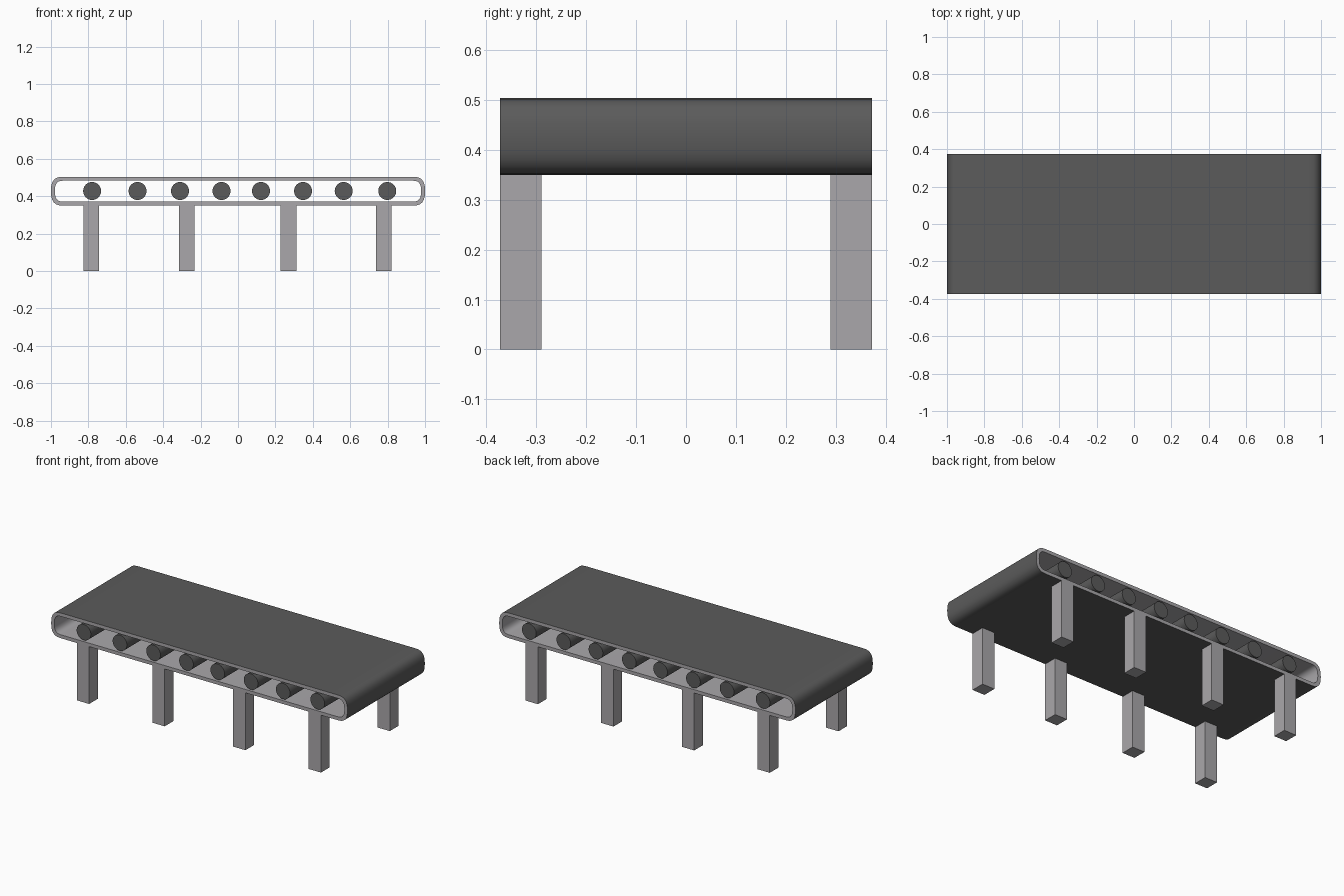
import bpy, bmesh, math
from mathutils import Matrix, Vector

if "Cube" in bpy.data.objects:
    bpy.data.objects.remove(bpy.data.objects["Cube"])

W = 0.373            # half width in y
ZB, ZT = 0.35, 0.504  # belt bottom and top


def material(name, v):
    m = bpy.data.materials.new(name)
    m.diffuse_color = (v[0], v[1], v[2], 1)
    m.use_nodes = True
    m.node_tree.nodes["Principled BSDF"].inputs["Base Color"].default_value = m.diffuse_color
    return m


light = material("light grey metal", (0.40, 0.39, 0.405))
dark = material("dark grey rubber", (0.105, 0.105, 0.105))


def finish(bm, name, mats, smooth=False):
    bmesh.ops.recalc_face_normals(bm, faces=bm.faces)
    me = bpy.data.meshes.new(name)
    bm.to_mesh(me)
    bm.free()
    for m in mats:
        me.materials.append(m)
    ob = bpy.data.objects.new(name, me)
    bpy.context.collection.objects.link(ob)
    if smooth:
        bpy.ops.object.select_all(action='DESELECT')
        ob.select_set(True)
        bpy.context.view_layer.objects.active = ob
        bpy.ops.object.shade_smooth_by_angle(angle=math.radians(35))
    return ob


def loop_profile(inset, n=12, power=2.7):
    """Closed loop with blunt rounded ends, as (x, z) points."""
    rx, rz = 0.065 - inset, (ZT - ZB) / 2 - inset
    zc, pts = (ZT + ZB) / 2, []
    for side in (1, -1):
        for i in range(n + 1):
            a = -math.pi / 2 + math.pi * i / n
            c, s = max(math.cos(a), 0), math.sin(a)
            x = 0.935 + rx * c ** (2 / power)
            z = rz * math.copysign(abs(s) ** (2 / power), s)
            pts.append((side * x, zc + side * z))
    return pts


# belt loop: dark outer skin, light edges and inside
bm = bmesh.new()
rings = [[bm.verts.new((x, y, z)) for x, z in loop_profile(t)]
         for t, y in ((0, -W), (0, W), (0.021, W), (0.021, -W))]
count = len(rings[0])
for k in range(4):
    a, b = rings[k], rings[(k + 1) % 4]
    for i in range(count):
        j = (i + 1) % count
        f = bm.faces.new((a[i], a[j], b[j], b[i]))
        f.material_index = 1 if k == 0 else 0
finish(bm, "belt_loop", [light, dark], smooth=True)

# rollers inside the loop
for n, x in enumerate((-0.78, -0.537, -0.31, -0.088, 0.123, 0.348, 0.565, 0.798)):
    bm = bmesh.new()
    bmesh.ops.create_cone(
        bm, cap_ends=True, segments=32, radius1=0.048, radius2=0.048, depth=2 * W,
        matrix=Matrix.Translation((x, 0, 0.428)) @ Matrix.Rotation(math.pi / 2, 4, 'X'))
    finish(bm, f"roller_{n + 1}", [dark], smooth=True)

# square legs along both sides
for side, label in ((-1, "front"), (1, "back")):
    for n, x in enumerate((-0.785, -0.275, 0.27, 0.78)):
        bm = bmesh.new()
        bmesh.ops.create_cube(bm, size=1)
        bmesh.ops.scale(bm, vec=(0.083, 0.083, ZB + 0.005), verts=bm.verts)
        bmesh.ops.translate(bm, vec=Vector((x, side * (W - 0.0415), (ZB + 0.005) / 2)),
                            verts=bm.verts)
        finish(bm, f"{label}_leg_{n + 1}", [light])
